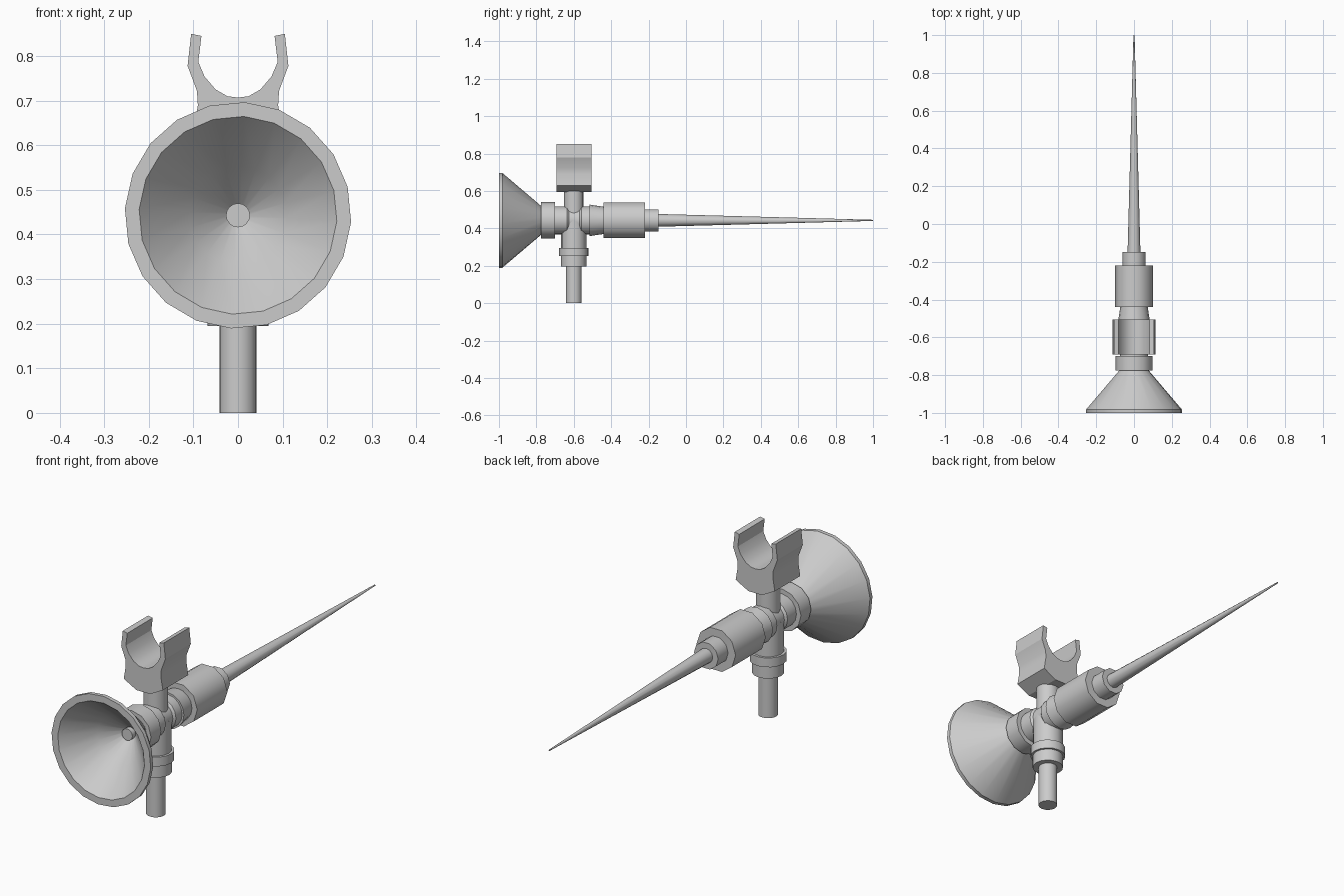
import bpy, bmesh
from math import cos, sin, pi, radians

cube = bpy.data.objects.get("Cube")
if cube:
    bpy.data.objects.remove(cube)

grey = bpy.data.materials.new("light grey")
grey.use_nodes = True
colour = (0.6, 0.6, 0.6, 1)
grey.diffuse_color = colour
grey.node_tree.nodes["Principled BSDF"].inputs["Base Color"].default_value = colour

AXIS_Z = 0.443   # height of the long horizontal axis
STEM_Y = -0.6    # position of the vertical branch


def finish(name, bm, angle):
    bmesh.ops.recalc_face_normals(bm, faces=bm.faces)
    mesh = bpy.data.meshes.new(name)
    bm.to_mesh(mesh)
    bm.free()
    mesh.materials.append(grey)
    obj = bpy.data.objects.new(name, mesh)
    bpy.context.collection.objects.link(obj)
    bpy.ops.object.select_all(action="DESELECT")
    obj.select_set(True)
    bpy.context.view_layer.objects.active = obj
    bpy.ops.object.shade_smooth_by_angle(angle=radians(angle))
    return obj


def turned(name, profile, axis="y", sides=16, phase=0.0, angle=40):
    """Turn (radius, position) pairs about the long axis or the stem."""
    bm = bmesh.new()
    rings = []
    for r, p in profile:
        ring = []
        for i in range(sides):
            a = 2 * pi * i / sides + phase
            u, v = r * cos(a), r * sin(a)
            co = (u, p, AXIS_Z + v) if axis == "y" else (u, STEM_Y + v, p)
            ring.append(bm.verts.new(co))
        rings.append(ring)
    for a, b in zip(rings, rings[1:]):
        for i in range(sides):
            j = (i + 1) % sides
            bm.faces.new((a[i], a[j], b[j], b[i]))
    bm.faces.new(rings[0])
    bm.faces.new(rings[-1])
    return finish(name, bm, angle)


# Flared cup with a hollow conical inside and a small central nozzle
turned("cup", [(0.02, -0.78), (0.11, -0.87), (0.222, -1), (0.254, -1),
               (0.254, -0.982), (0.075, -0.772)], sides=20, phase=-0.06)
turned("cup_nozzle", [(0.027, -0.81), (0.027, -0.76)])

# Horizontal fittings
turned("cup_collar", [(0.098, -0.775), (0.098, -0.7)], sides=12)
turned("tee_run", [(0.075, -0.7), (0.075, -0.635), (0.066, -0.625),
                   (0.066, -0.57), (0.075, -0.56), (0.075, -0.515)])
turned("taper_ring", [(0.084, -0.515), (0.072, -0.435)])
turned("barrel", [(0.1, -0.44), (0.1, -0.22)], sides=10)
turned("barrel_tip", [(0.062, -0.22), (0.062, -0.147)], sides=10)
turned("spike", [(0.034, -0.147), (0.003, 1)], sides=12)

# Vertical branch, nut and stem
turned("tee_branch", [(0.067, 0.295), (0.067, AXIS_Z)], "z")
turned("branch_nut", [(0.078, 0.252), (0.078, 0.295)], "z")
turned("lower_collar", [(0.068, 0.195), (0.068, 0.252)], "z")
turned("stem", [(0.042, 0), (0.042, 0.195)], "z")
turned("clip_post", [(0.052, AXIS_Z), (0.052, 0.6)], "z")

# Open clip: half outline mirrored, then pulled along y
half = [(0.035, 0.595), (0.1, 0.63), (0.09, 0.69), (0.092, 0.722),
        (0.113, 0.778), (0.105, 0.85), (0.082, 0.845), (0.089, 0.787),
        (0.075, 0.754), (0.05, 0.725), (0.024, 0.71)]
outline = half + [(0, 0.707)] + [(-x, z) for x, z in reversed(half)]
bm = bmesh.new()
face = bm.faces.new([bm.verts.new((x, -0.692, z)) for x, z in outline])
result = bmesh.ops.extrude_face_region(bm, geom=[face], use_keep_orig=True)
moved = [g for g in result["geom"] if isinstance(g, bmesh.types.BMVert)]
bmesh.ops.translate(bm, verts=moved, vec=(0, 0.186, 0))
finish("clip", bm, 25)
